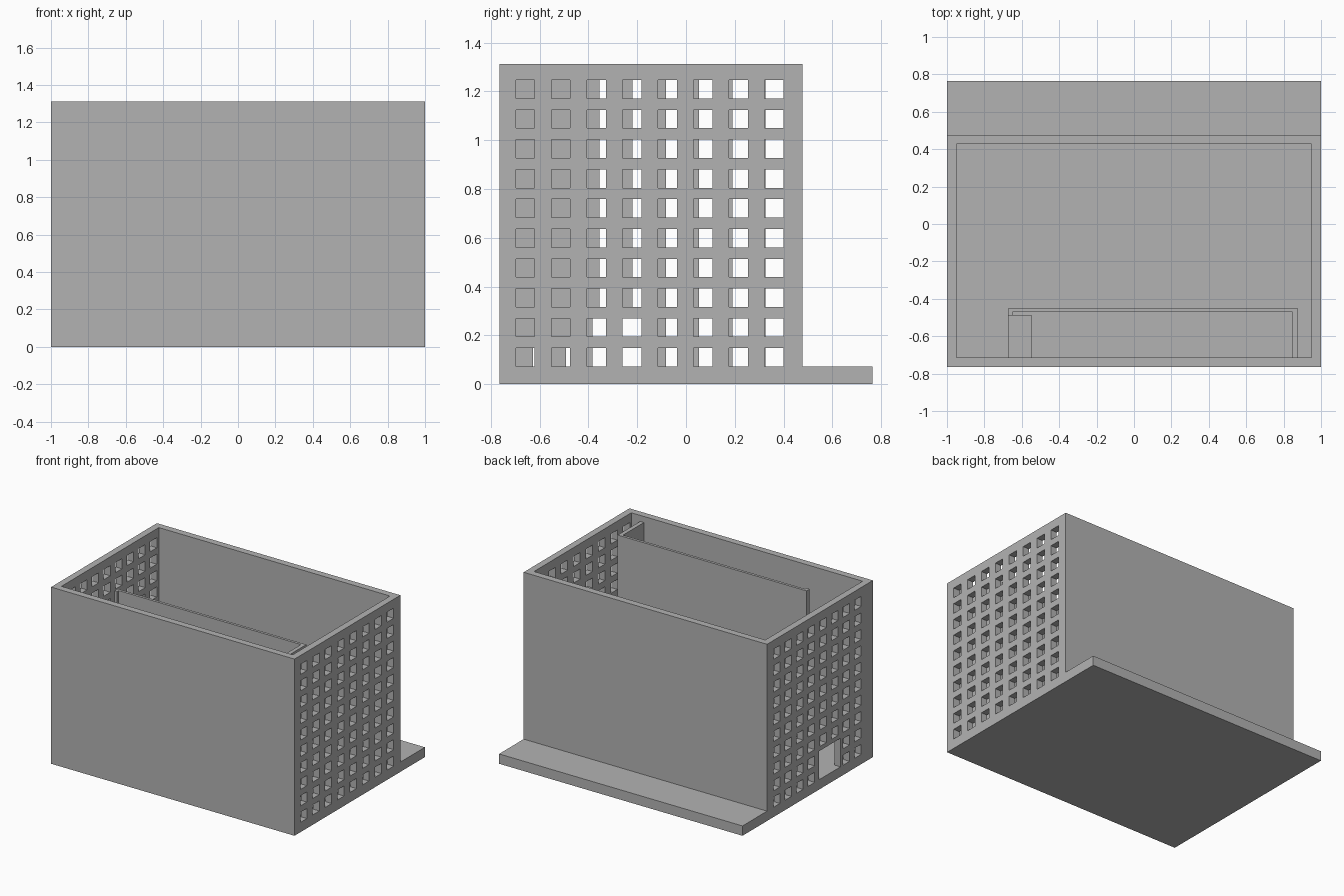
import bpy
import bmesh

cube = bpy.data.objects.get("Cube")
if cube:
    bpy.data.objects.remove(cube, do_unlink=True)

grey = bpy.data.materials.new("concrete_grey")
grey.use_nodes = True
COLOUR = (0.45, 0.45, 0.45, 1)
grey.diffuse_color = COLOUR
grey.node_tree.nodes["Principled BSDF"].inputs["Base Color"].default_value = COLOUR

FLOOR, TOP = 0.073, 1.312
FRONT, BACK = -0.765, 0.477
WALL = 0.05
WINDOW_W, WINDOW_H = 0.077, 0.075


def finish(name, bm):
    bmesh.ops.recalc_face_normals(bm, faces=bm.faces)
    mesh = bpy.data.meshes.new(name)
    bm.to_mesh(mesh)
    bm.free()
    mesh.materials.append(grey)
    obj = bpy.data.objects.new(name, mesh)
    bpy.context.collection.objects.link(obj)
    return obj


def box(name, x, y, z):
    """Box from (low, high) pairs on each axis."""
    bm = bmesh.new()
    bmesh.ops.create_cube(bm, size=1)
    for v in bm.verts:
        v.co = [lo + (c + 0.5) * (hi - lo) for c, (lo, hi) in zip(v.co, (x, y, z))]
    return finish(name, bm)


def pierced_wall(name, x, depth, holes):
    """Wall in the y-z plane, cut into cells, leaving out those inside a hole."""
    ends = (FRONT + WALL, BACK - WALL)
    ys = sorted({*ends, *(round(v, 4) for h in holes for v in h[:2])})
    zs = sorted({FLOOR, TOP, *(round(v, 4) for h in holes for v in h[2:])})
    bm = bmesh.new()
    grid = [[bm.verts.new((x, y, z)) for z in zs] for y in ys]
    for i in range(len(ys) - 1):
        for j in range(len(zs) - 1):
            cy, cz = (ys[i] + ys[i + 1]) / 2, (zs[j] + zs[j + 1]) / 2
            if not any(a < cy < b and c < cz < d for a, b, c, d in holes):
                bm.faces.new((grid[i][j], grid[i + 1][j],
                              grid[i + 1][j + 1], grid[i][j + 1]))
    bmesh.ops.delete(bm, geom=[v for v in bm.verts if not v.link_faces], context="VERTS")
    solid = bmesh.ops.extrude_face_region(bm, geom=bm.faces[:], use_keep_orig=True)
    moved = [g for g in solid["geom"] if isinstance(g, bmesh.types.BMVert)]
    bmesh.ops.translate(bm, verts=moved, vec=(depth, 0, 0))
    return finish(name, bm)


def windows(first, step):
    """Eight columns by ten rows of openings."""
    return [(first + c * step, first + c * step + WINDOW_W,
             FLOOR + r * 0.122, FLOOR + r * 0.122 + WINDOW_H)
            for c in range(8) for r in range(10)]


# Ground slab, with the terrace at the back
box("base_slab", (-1, 1), (FRONT, -FRONT), (0, FLOOR))

# Plain long walls
box("front_wall", (-1, 1), (FRONT, FRONT + WALL), (FLOOR, TOP))
box("back_wall", (-1, 1), (BACK - WALL, BACK), (FLOOR, TOP))

# Side walls with windows; one also has a doorway in place of four windows
pierced_wall("left_window_wall", 1, -WALL, windows(-0.697, 0.1456))
door = (-0.384, -0.133, FLOOR, 0.285)
side = [w for w in windows(-0.628, 0.1364)
        if not (door[0] < w[0] < door[1] and w[2] < door[3])]
pierced_wall("right_window_wall", -1, WALL, side + [door])

# Inner corridor, raised above the ground storey
LOW, HIGH = 0.16, 1.267
box("corridor_long_wall", (-0.674, 0.877), (-0.471, -0.451), (LOW, HIGH))
box("corridor_end_wall", (0.847, 0.877), (FRONT + WALL, -0.471), (LOW, HIGH))
box("corridor_door_jamb", (-0.674, -0.65), (-0.489, -0.471), (LOW, HIGH))
box("corridor_landing", (-0.674, -0.545), (FRONT + WALL, -0.489), (LOW, LOW + 0.03))
